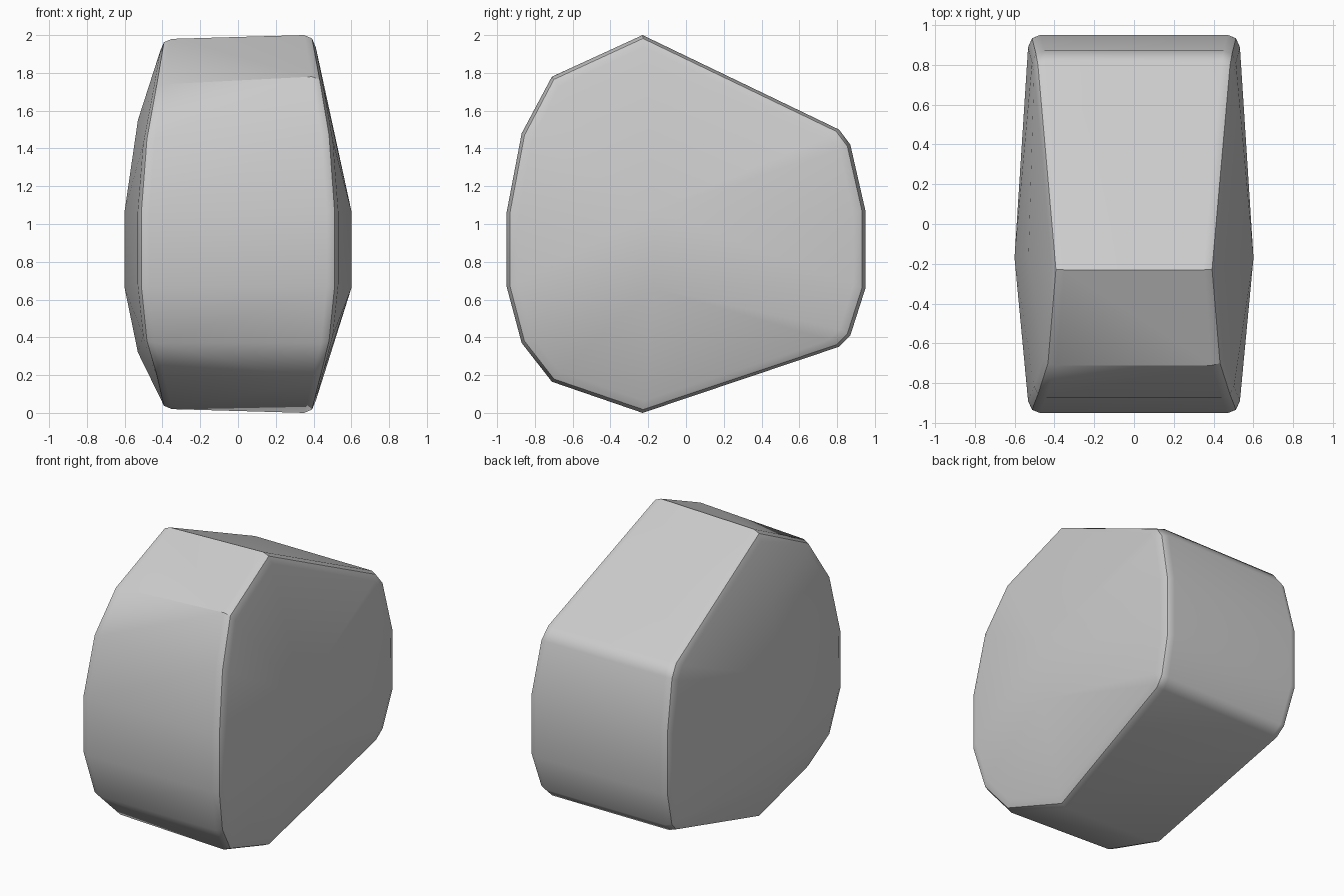
import bpy
import bmesh
import math

if "Cube" in bpy.data.objects:
    bpy.data.objects.remove(bpy.data.objects["Cube"], do_unlink=True)

stone = bpy.data.materials.new("stone_grey")
stone.use_nodes = True
grey = (0.6, 0.6, 0.6, 1)
stone.diffuse_color = grey
stone.node_tree.nodes["Principled BSDF"].inputs["Base Color"].default_value = grey

# Side outline of the stone: y, z, half width of the outer band,
# and how far the right-hand (-x) edge is pulled toward mid height
OUTLINE = [
    (-0.23, 2.00, 0.35, 0.02), (-0.71, 1.78, 0.39, 0.04),
    (-0.87, 1.48, 0.44, 0.02), (-0.95, 1.06, 0.47, 0.0),
    (-0.95, 0.67, 0.47, 0.0), (-0.87, 0.37, 0.44, 0.0),
    (-0.71, 0.165, 0.39, 0.03), (-0.23, 0.0, 0.35, 0.02),
    (0.81, 0.35, 0.44, 0.0), (0.87, 0.41, 0.45, 0.0),
    (0.95, 0.66, 0.47, 0.0), (0.95, 1.07, 0.47, 0.0),
    (0.87, 1.42, 0.45, 0.0), (0.81, 1.50, 0.44, 0.0),
]
MIDDLE = (-0.1, 0.95)


def band_points(side):
    """Outer edge, rounded bevel and side rim, for one side."""
    for y, z, half, pull in OUTLINE:
        if side < 0:
            z += pull if z < 1 else -pull
        dy, dz = MIDDLE[0] - y, MIDDLE[1] - z
        length = math.hypot(dy, dz)
        for inset, widen in ((0, 0), (0.018, 0.042), (0.065, 0.062)):
            yield (side * (half + widen),
                   y + dy / length * inset, z + dz / length * inset)


bm = bmesh.new()
for side in (-1, 1):
    for point in band_points(side):
        bm.verts.new(point)
    # Crest in the middle of each domed side
    for z in (0.66, 1.07):
        bm.verts.new((side * 0.6, -0.17, z))
# The right-hand side bulges more, above and below its crest
for z in (0.32, 1.55):
    bm.verts.new((-0.53, -0.17, z))

# Wrap the points in one closed faceted skin
hull = bmesh.ops.convex_hull(bm, input=bm.verts[:])
unused = {g for g in hull["geom_interior"] + hull["geom_unused"]
          if isinstance(g, bmesh.types.BMVert)}
bmesh.ops.delete(bm, geom=list(unused), context='VERTS')
bmesh.ops.dissolve_limit(bm, angle_limit=math.radians(1.5),
                         verts=bm.verts[:], edges=bm.edges[:])
bmesh.ops.recalc_face_normals(bm, faces=bm.faces[:])

mesh = bpy.data.meshes.new("stone")
bm.to_mesh(mesh)
bm.free()
mesh.materials.append(stone)
rock = bpy.data.objects.new("stone", mesh)
bpy.context.collection.objects.link(rock)

# Soft shading with crisp ridges
bpy.ops.object.select_all(action='DESELECT')
rock.select_set(True)
bpy.context.view_layer.objects.active = rock
bpy.ops.object.shade_smooth_by_angle(angle=math.radians(32))
weighted = rock.modifiers.new("even_shading", 'WEIGHTED_NORMAL')
weighted.keep_sharp = True
